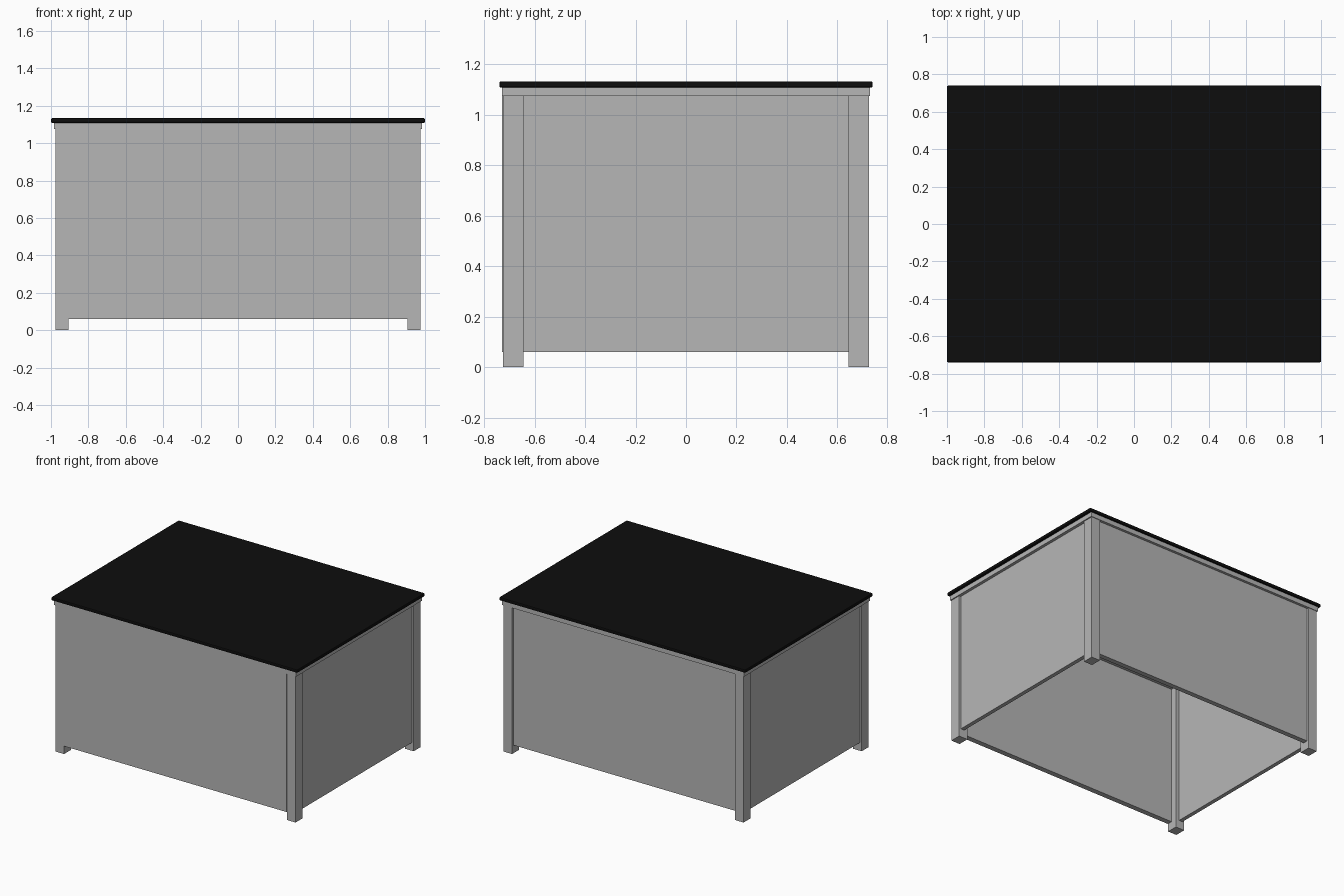
import bpy

cube = bpy.data.objects.get("Cube")
if cube:
    bpy.data.objects.remove(cube, do_unlink=True)


def material(name, value):
    mat = bpy.data.materials.new(name)
    mat.use_nodes = True
    colour = (value, value, value, 1)
    mat.diffuse_color = colour
    mat.node_tree.nodes["Principled BSDF"].inputs["Base Color"].default_value = colour
    return mat


def box(name, low, high, mat, bevel=0):
    """Axis-aligned box between two opposite corners."""
    centre = [(a + b) / 2 for a, b in zip(low, high)]
    bpy.ops.mesh.primitive_cube_add(size=1, location=centre)
    ob = bpy.context.object
    ob.name = name
    ob.scale = [b - a for a, b in zip(low, high)]
    bpy.ops.object.transform_apply(location=False, rotation=False, scale=True)
    ob.data.materials.append(mat)
    if bevel:
        mod = ob.modifiers.new("rounded_edges", "BEVEL")
        mod.width = bevel
        mod.segments = 2
    return ob


grey = material("grey paint", 0.47)
black = material("black top", 0.004)

LEG_X, LEG_Y = 0.975, 0.725      # outer faces of the legs
IN_X, IN_Y = 0.905, 0.645        # inner faces of the legs
FLOOR, RAIL, SLAB, TOP = 0.06, 1.075, 1.108, 1.133

# Worktop and the rail band under it
box("worktop", (-1, -0.74, SLAB), (1, 0.74, TOP), black, 0.007)
box("top_rail", (-0.983, -0.73, RAIL), (0.983, 0.73, SLAB), grey)

# Corner legs
for side, sx in (("right", -1), ("left", 1)):
    for end, sy in (("front", -1), ("back", 1)):
        xs = sorted((sx * IN_X, sx * LEG_X))
        ys = sorted((sy * IN_Y, sy * LEG_Y))
        box(f"{end}_{side}_leg", (xs[0], ys[0], 0), (xs[1], ys[1], RAIL), grey)

# Front panel stands just proud of the legs; the back panel is recessed
box("front_panel", (-IN_X, -0.729, FLOOR), (IN_X, -0.69, RAIL), grey)
box("back_panel", (-IN_X, 0.675, FLOOR), (IN_X, 0.711, RAIL), grey)

# Recessed side panels
for side, sx in (("right", -1), ("left", 1)):
    xs = sorted((sx * 0.932, sx * 0.961))
    box(f"{side}_panel", (xs[0], -IN_Y, FLOOR), (xs[1], IN_Y, RAIL), grey)
